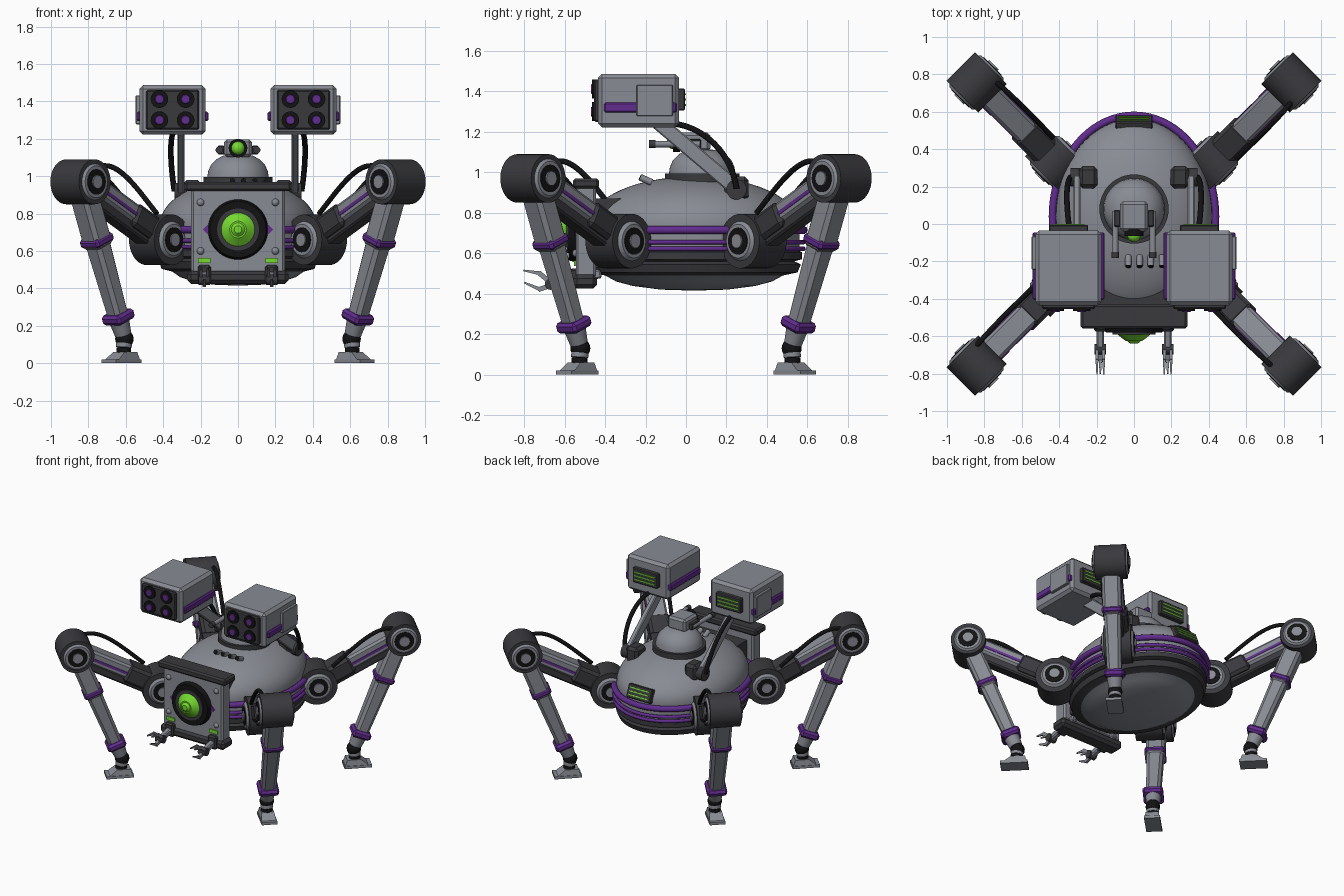
import bpy, bmesh, math
from mathutils import Matrix, Vector

if "Cube" in bpy.data.objects:
    bpy.data.objects.remove(bpy.data.objects["Cube"])

def material(name, rgb):
    m = bpy.data.materials.new(name)
    m.diffuse_color = (*rgb, 1)
    m.use_nodes = True
    m.node_tree.nodes["Principled BSDF"].inputs["Base Color"].default_value = m.diffuse_color
    return m

GREY = material("steel grey", (0.25, 0.26, 0.295))
DARK = material("dark grey", (0.042, 0.042, 0.048))
BLACK = material("black", (0.006, 0.006, 0.007))
PURPLE = material("purple", (0.12, 0.025, 0.27))
GREEN = material("green", (0.18, 0.70, 0.03))
I4 = Matrix.Identity(4)

def finish(name, bm, mats, M=I4, angle=35):
    bmesh.ops.recalc_face_normals(bm, faces=bm.faces)
    me = bpy.data.meshes.new(name)
    bm.to_mesh(me)
    bm.free()
    me.transform(M)
    for p in me.polygons:
        p.use_smooth = True
    me.set_sharp_from_angle(angle=math.radians(angle))
    for m in mats if isinstance(mats, list) else [mats]:
        me.materials.append(m)
    ob = bpy.data.objects.new(name, me)
    bpy.context.collection.objects.link(ob)
    return ob

def box(name, size, loc, mat, M=I4, bevel=0.0, taper=1.0):
    bm = bmesh.new()
    bmesh.ops.create_cube(bm, size=1)
    for v in bm.verts:
        k = taper if v.co.x > 0 else 1      # taper narrows the +x end
        v.co = Vector((v.co.x * size[0], v.co.y * size[1] * k, v.co.z * size[2] * k))
    if bevel:
        bmesh.ops.bevel(bm, geom=bm.edges[:], offset=bevel, segments=1, affect='EDGES')
    return finish(name, bm, mat, M @ Matrix.Translation(loc), 20)

def along(p, q):
    """Frame at the middle of p-q with x along the line and y kept level."""
    p, q = Vector(p), Vector(q)
    x = (q - p).normalized()
    y = Vector((0, 0, 1)).cross(x)
    y = y.normalized() if y.length > 1e-4 else Vector((0, 1, 0))
    z = x.cross(y)
    R = Matrix((x, y, z)).transposed().to_4x4()
    return Matrix.Translation((p + q) / 2) @ R, (q - p).length

def beam(name, p, q, w, h, mat, M=I4, bevel=0.0, taper=1.0, off=(0, 0, 0)):
    A, L = along(p, q)
    return box(name, (L, w, h), off, mat, M @ A, bevel, taper)

def cyl(name, p, q, r1, mat, M=I4, r2=None, n=32):
    A, L = along(p, q)
    bm = bmesh.new()
    bmesh.ops.create_cone(bm, cap_ends=True, segments=n, radius1=r1, radius2=r1 if r2 is None else r2, depth=L)
    return finish(name, bm, mat, M @ A @ Matrix.Rotation(math.pi / 2, 4, 'Y'))

def ball(name, loc, r, mat, M=I4):
    bm = bmesh.new()
    bmesh.ops.create_uvsphere(bm, u_segments=20, v_segments=12, radius=r)
    return finish(name, bm, mat, M @ Matrix.Translation(loc))

def tube(name, pts, r, mat, M=I4, closed=False):
    cu = bpy.data.curves.new(name, 'CURVE')
    cu.dimensions = '3D'
    cu.bevel_depth, cu.bevel_resolution, cu.use_fill_caps = r, 3, True
    s = cu.splines.new('POLY' if closed else 'NURBS')
    s.points.add(len(pts) - 1)
    for sp, p in zip(s.points, pts):
        sp.co = (*p, 1)
    s.use_cyclic_u = closed
    if not closed:
        s.order_u, s.use_endpoint_u, s.resolution_u = 4, True, 8
    tmp = bpy.data.objects.new(name + "_path", cu)
    bpy.context.collection.objects.link(tmp)
    me = bpy.data.meshes.new_from_object(tmp.evaluated_get(bpy.context.evaluated_depsgraph_get()))
    bpy.data.objects.remove(tmp)
    bm = bmesh.new()
    bm.from_mesh(me)
    return finish(name, bm, mat, M, 50)

def lathe(name, prof, mats, sx=1, sy=1, loc=(0, 0, 0), rule=None, n=64):
    bm = bmesh.new()
    vs = [bm.verts.new((r, 0, z)) for r, z in prof]
    es = [bm.edges.new(e) for e in zip(vs, vs[1:])]
    bmesh.ops.spin(bm, geom=vs + es, axis=(0, 0, 1), cent=(0, 0, 0), angle=2 * math.pi, steps=n)
    bmesh.ops.remove_doubles(bm, verts=bm.verts, dist=1e-5)
    if rule:
        for f in bm.faces:
            f.material_index = rule(f.calc_center_median().z)
    return finish(name, bm, mats, Matrix.Translation(loc) @ Matrix.Diagonal((sx, sy, 1, 1)))

# Hull: shallow dish, dark skirt, band and dome
prof = [(0, .415), (.3, .42), (.55, .438), (.7, .46), (.8, .49), (.93, .505), (.96, .545), (.9, .56), (.97, .57), (.97, .605), (.95, .61)]
prof += [(.95 * math.cos(t * math.pi / 28), .74 + .24 * math.sin(t * math.pi / 28)) for t in range(15)]
prof[-1] = (0, .98)
lathe("hull", prof, [GREY, DARK], .44, .55, (0, .04, 0), lambda z: int(.49 < z < .61))
for z, r in ((.715, .021), (.655, .012), (.622, .012)):
    tube("hull_ring", [(.435 * math.cos(a * math.pi / 36), .04 + .54 * math.sin(a * math.pi / 36), z) for a in range(72)], r, PURPLE, closed=True)

# Rear vent with green slats
V = Matrix.Translation((0, .545, .79)) @ Matrix.Rotation(math.radians(22), 4, 'X')
box("rear_vent", (.2, .04, .1), (0, 0, 0), DARK, V, .006)
for k in (-1, 0, 1):
    box("rear_vent_slat", (.16, .006, .008), (0, .021, k * .026), GREEN, V)

# Turret, head, eye and twin barrels
cyl("turret_base", (0, .08, .94), (0, .08, .995), .185, DARK, n=48)
lathe("turret_dome", [(.165, .99), (.16, 1.025), (.145, 1.06), (.115, 1.09), (.08, 1.11), (0, 1.115)], GREY, loc=(0, .08, 0), n=48)
box("head", (.15, .16, .095), (0, .04, 1.15), GREY, bevel=.015)
cyl("head_eye_rim", (0, -.065, 1.15), (0, -.03, 1.15), .05, BLACK)
ball("head_eye", (0, -.06, 1.15), .036, GREEN)
for s in (-1, 1):
    cyl("head_barrel", (s * .1, -.18, 1.14), (s * .1, .07, 1.14), .016, GREY, n=16)
    box("barrel_mount", (.035, .09, .05), (s * .09, .03, 1.14), DARK, bevel=.006)
    cyl("barrel_tip", (s * .1, -.182, 1.14), (s * .1, -.15, 1.14), .02, DARK, n=16)

# Row of short launch tubes and purple ticks on the dome
for i in range(4):
    x = -.03 + i * .06
    cyl("dome_tube", (x, -.17, .95), (x, -.225, .975), .017, GREY, n=16)
    cyl("dome_tube_mouth", (x, -.222, .9735), (x, -.229, .977), .014, BLACK, n=16)
for i in range(3):
    beam("dome_tick", (-.31 + i * .03, -.20, .83 + i * .012), (-.285 + i * .03, -.20, .865 + i * .012), .03, .01, PURPLE)

# Front panel with big eye
box("panel_neck", (.4, .16, .34), (0, -.39, .7), DARK)
box("front_panel", (.5, .1, .46), (0, -.495, .71), GREY, bevel=.012)
box("panel_top_lip", (.57, .13, .05), (0, -.495, .945), DARK, bevel=.012)
box("panel_bottom_bar", (.54, .12, .07), (0, -.5, .46), DARK, bevel=.02)
cyl("main_eye_rim", (0, -.53, .715), (0, -.58, .715), .165, BLACK, r2=.15, n=48)
cyl("main_eye_ring", (0, -.575, .715), (0, -.59, .715), .115, DARK, n=48)
cyl("main_eye", (0, -.58, .715), (0, -.625, .715), .102, GREEN, r2=.045, n=40)
cyl("main_eye_pupil", (0, -.62, .715), (0, -.64, .715), .042, GREEN, r2=.02, n=24)

for s in (-1, 1):
    box("eye_marker", (.035, .012, .035), (0, 0, 0), PURPLE,
        Matrix.Translation((s * .163, -.546, .715)) @ Matrix.Rotation(math.pi / 4, 4, 'Y'))
    box("panel_light", (.068, .012, .026), (s * .18, -.548, .55), GREEN)
    for z in (.86, .60):
        ball("panel_bolt", (s * .2, -.542, z), .02, GREY)
    # Claw arms below the panel
    x = s * .18
    box("claw_mount", (.07, .09, .1), (x, -.53, .475), DARK, bevel=.01)
    beam("claw_arm", (x, -.42, .5), (x, -.67, .445), .04, .045, GREY, bevel=.008)
    cyl("claw_wrist", (x - .03, -.67, .447), (x + .03, -.67, .447), .028, DARK, n=20)
    for dx in (-.018, .018):
        beam("claw_upper_finger", (x + dx, -.67, .455), (x + dx, -.73, .505), .016, .024, GREY)
        beam("claw_upper_tip", (x + dx, -.72, .50), (x + dx, -.805, .515), .016, .02, GREY, taper=.4)
    beam("claw_lower_finger", (x, -.67, .44), (x, -.73, .42), .02, .024, GREY)
    beam("claw_lower_tip", (x, -.72, .42), (x, -.80, .455), .018, .02, GREY, taper=.4)

    # Missile pods
    c = s * .35
    box("pod_body", (.355, .40, .265), (c, -.235, 1.355), GREY, bevel=.02)
    box("pod_band", (.385, .36, .05), (c, -.225, 1.32), PURPLE, bevel=.008)
    box("pod_side_plate", (.025, .18, .155), (s * .535, -.155, 1.355), GREY, bevel=.004)
    box("pod_front", (.285, .03, .21), (c, -.44, 1.355), DARK, bevel=.008)
    for dx in (-.07, .07):
        for z in (1.412, 1.30):
            cyl("pod_tube", (c + dx, -.44, z), (c + dx, -.465, z), .047, BLACK, n=24)
            cyl("pod_missile", (c + dx, -.455, z), (c + dx, -.47, z), .03, PURPLE, r2=.022, n=24)
    box("pod_vent", (.21, .04, .11), (c, -.025, 1.36), DARK, bevel=.006)
    for k in (-1, 0, 1):
        box("pod_vent_slat", (.17, .006, .008), (c, -.003, 1.36 + k * .027), GREEN)
    # Pod support arm, shoulder and cable
    a = s * .305
    beam("pod_arm", (a, -.14, 1.25), (a, .26, .91), .036, .075, GREY, bevel=.006)
    cyl("pod_arm_joint", (a - .035, .25, .915), (a + .035, .25, .915), .05, DARK, n=24)
    box("pod_arm_base", (.1, .12, .12), (s * .245, .25, .92), DARK, bevel=.02)
    tube("pod_cable", [(s * .34, -.06, 1.24), (s * .36, .06, 1.23), (s * .37, .22, 1.12), (s * .34, .25, .92)], .015, BLACK)

# Legs: local x points outward, hip at the local origin, knee and ankle in the xz plane
def cap(name, x, z, h, r, M):
    for t in (-1, 1):
        cyl(name + "_cap", (x, t * (h - .015), z), (x, t * h, z), r, GREY, M, r2=r * .85)
        cyl(name + "_ring", (x, t * (h - .01), z), (x, t * (h + .004), z), r * .68, BLACK, M)
        cyl(name + "_hub", (x, t * h, z), (x, t * (h + .012), z), r * .36, GREY, M, n=20)

HIP, KNEE, ANKLE = Vector((0, 0, .66)), Vector((.597, 0, .97)), Vector((.265, 0, .13))
for sx, sy in ((1, 1), (-1, 1), (-1, -1), (1, -1)):
    M = Matrix.Translation((sx * .42, sy * .335, 0)) @ Matrix.Rotation(math.atan2(sy, sx), 4, 'Z')
    cyl("hip", (0, -.095, .66), (0, .095, .66), .135, DARK, M, n=40)
    cap("hip", 0, .66, .11, .098, M)
    beam("thigh", HIP, KNEE, .13, .1, GREY, M, .015, off=(0, 0, .02))
    beam("thigh_underside", HIP, KNEE, .10, .06, DARK, M, .01, off=(0, 0, -.05))
    beam("thigh_sleeve", HIP, HIP.lerp(KNEE, .42), .16, .13, DARK, M, .02, off=(0, 0, .01))
    beam("thigh_stripe", HIP.lerp(KNEE, .4), HIP.lerp(KNEE, .85), .138, .018, PURPLE, M, off=(0, 0, .012))
    cyl("knee", (.597, -.108, .97), (.597, .108, .97), .12, DARK, M, n=40)
    cap("knee", .597, .97, .12, .1, M)
    tube("leg_cable", [(.53, -.075, 1.05), (.40, -.085, 1.09), (.25, -.085, .93), (.10, -.08, .80)], .014, BLACK, M)
    # Shin with purple bands
    P = lambda t: KNEE.lerp(ANKLE, t)
    beam("upper_shin", P(.08), P(.42), .13, .125, GREY, M, .02)
    beam("lower_shin", P(.38), P(.88), .115, .11, GREY, M, .02, .85)
    beam("shin_upper_band", P(.345), P(.40), .145, .14, PURPLE, M, .015)
    beam("shin_lower_band", P(.83), P(.89), .14, .135, PURPLE, M, .015)
    cyl("ankle_collar", P(.88), P(.97), .055, GREY, M, r2=.045, n=20)
    ball("ankle_ball", (.265, 0, .13), .05, BLACK, M)
    cyl("ankle_ring", (.268, 0, .11), (.27, 0, .085), .043, GREY, M, n=20)
    cyl("ankle_socket", (.27, 0, .085), (.27, 0, .05), .04, BLACK, M, n=20)
    # Foot: wedge with a sloping toe
    foot = box("foot", (.19, .11, .06), (.287, 0, .03), GREY, M)
    back = M.inverted()
    for v in foot.data.vertices:
        q = back @ v.co
        if q.z > .03:
            q.x += -.075 if q.x > .287 else .02
            q.y *= .8
        elif q.z < .01:
            q.z = 0
        v.co = M @ q
    box("foot_sole", (.19, .11, .02), (.287, 0, .01), GREY, M)
